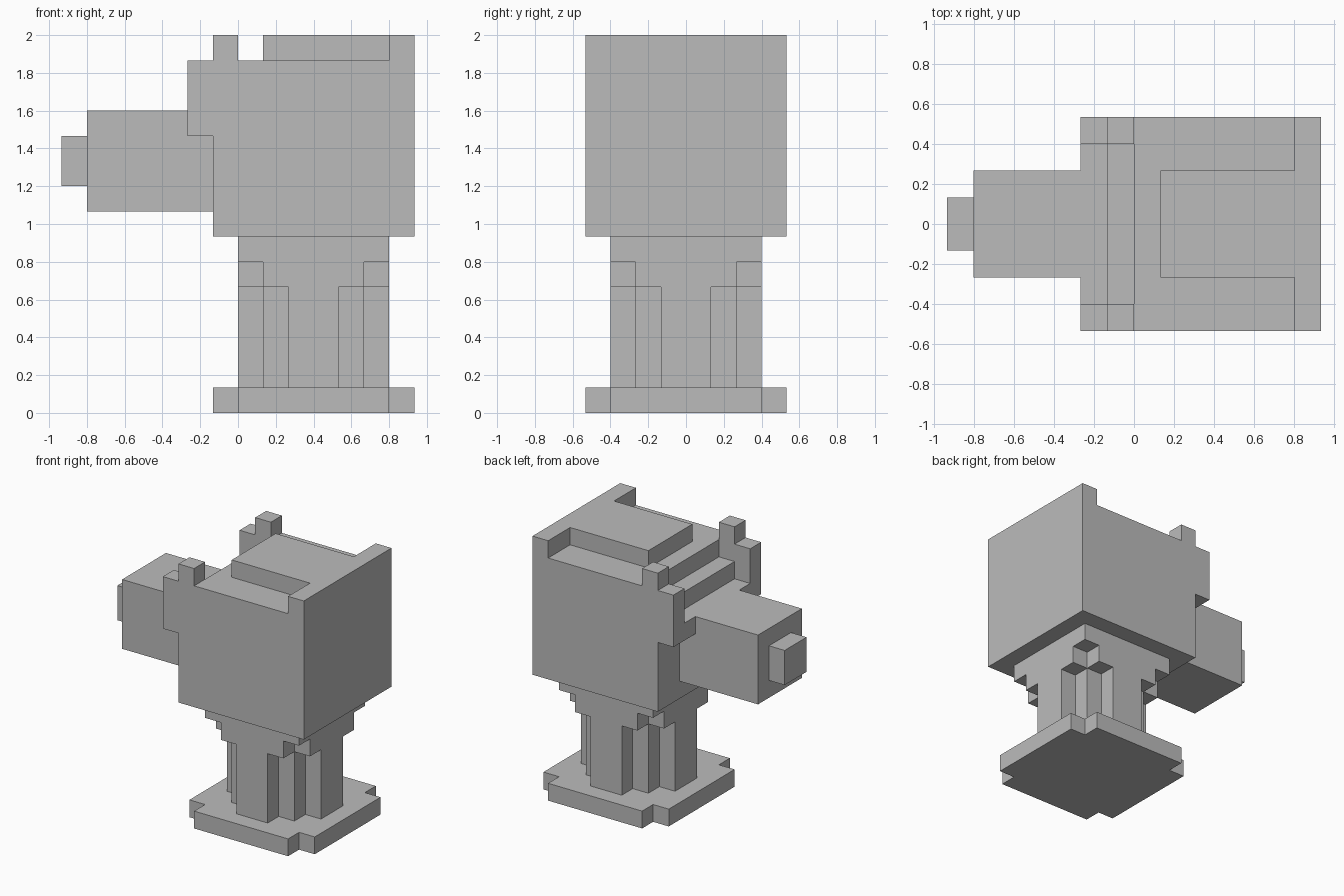
import bpy
import bmesh
from itertools import product
from mathutils import Vector

if "Cube" in bpy.data.objects:
    bpy.data.objects.remove(bpy.data.objects["Cube"], do_unlink=True)

U = 2 / 15  # one block

grey = bpy.data.materials.new("plain grey")
grey.use_nodes = True
grey.diffuse_color = (0.5, 0.5, 0.5, 1)
grey.node_tree.nodes["Principled BSDF"].inputs["Base Color"].default_value = (0.5, 0.5, 0.5, 1)


def block(x0, x1, y0, y1, z0, z1):
    """Cells of a solid block, measured in whole units."""
    return set(product(range(x0, x1), range(y0, y1), range(z0, z1)))


def mirrored(cells):
    """Add the reflection across the y = 0 plane."""
    return cells | {(x, -1 - y, z) for x, y, z in cells}


def centred(half_x, half_y, z0, z1):
    """Block centred on the stand's axis."""
    return block(3 - half_x, 3 + half_x, -half_y, half_y, z0, z1)


parts = {
    # Foot plate with notched corners
    "base_plate": centred(4, 3, 0, 1) | centred(3, 4, 0, 1),
    # Stepped post
    "column": centred(3, 1, 1, 5) | centred(2, 2, 1, 5) | centred(1, 3, 1, 5),
    # Capital flaring out under the head
    "column_capital": centred(3, 2, 5, 6) | centred(2, 3, 5, 6) | centred(3, 3, 6, 7),
    # Main head, with a lower ledge above the nozzle
    "head": block(-1, 7, -4, 4, 7, 13) | block(0, 7, -4, 4, 13, 14),
    # Raised top plate and rear wall
    "top_plate": block(1, 6, -2, 2, 14, 15),
    "rear_wall": block(6, 7, -4, 4, 14, 15),
    # Brow across the nozzle and the cheeks standing on it
    "brow_bar": block(-2, -1, -4, 4, 11, 12),
    "cheeks": mirrored(block(-2, 0, 3, 4, 12, 14)),
    "cheek_posts": mirrored(block(-1, 0, 3, 4, 14, 15)),
    # Nozzle
    "barrel": block(-6, -1, -2, 2, 8, 12),
    "barrel_tip": block(-7, -6, -1, 1, 9, 11),
}

# Each cell belongs to one part only
taken = set()
for name in parts:
    parts[name] = parts[name] - taken
    taken |= parts[name]


def skin(name, cells):
    """Make an object from the outward faces of a part, merged into flat panels."""
    bm = bmesh.new()
    for cell in sorted(cells):
        for axis, side in product(range(3), (0, 1)):
            near = list(cell)
            near[axis] += 2 * side - 1
            if tuple(near) in taken:
                continue
            a, b = (axis + 1) % 3, (axis + 2) % 3
            corners = []
            for da, db in ((0, 0), (1, 0), (1, 1), (0, 1)):
                p = Vector(cell)
                p[axis] += side
                p[a] += da
                p[b] += db
                corners.append(bm.verts.new(p * U))
            bm.faces.new(corners if side else corners[::-1])
    bmesh.ops.remove_doubles(bm, verts=bm.verts, dist=U / 100)
    bmesh.ops.dissolve_limit(bm, angle_limit=0.01, verts=bm.verts, edges=bm.edges)
    mesh = bpy.data.meshes.new(name)
    bm.to_mesh(mesh)
    bm.free()
    mesh.materials.append(grey)
    bpy.context.collection.objects.link(bpy.data.objects.new(name, mesh))


for part_name, part_cells in parts.items():
    skin(part_name, part_cells)
